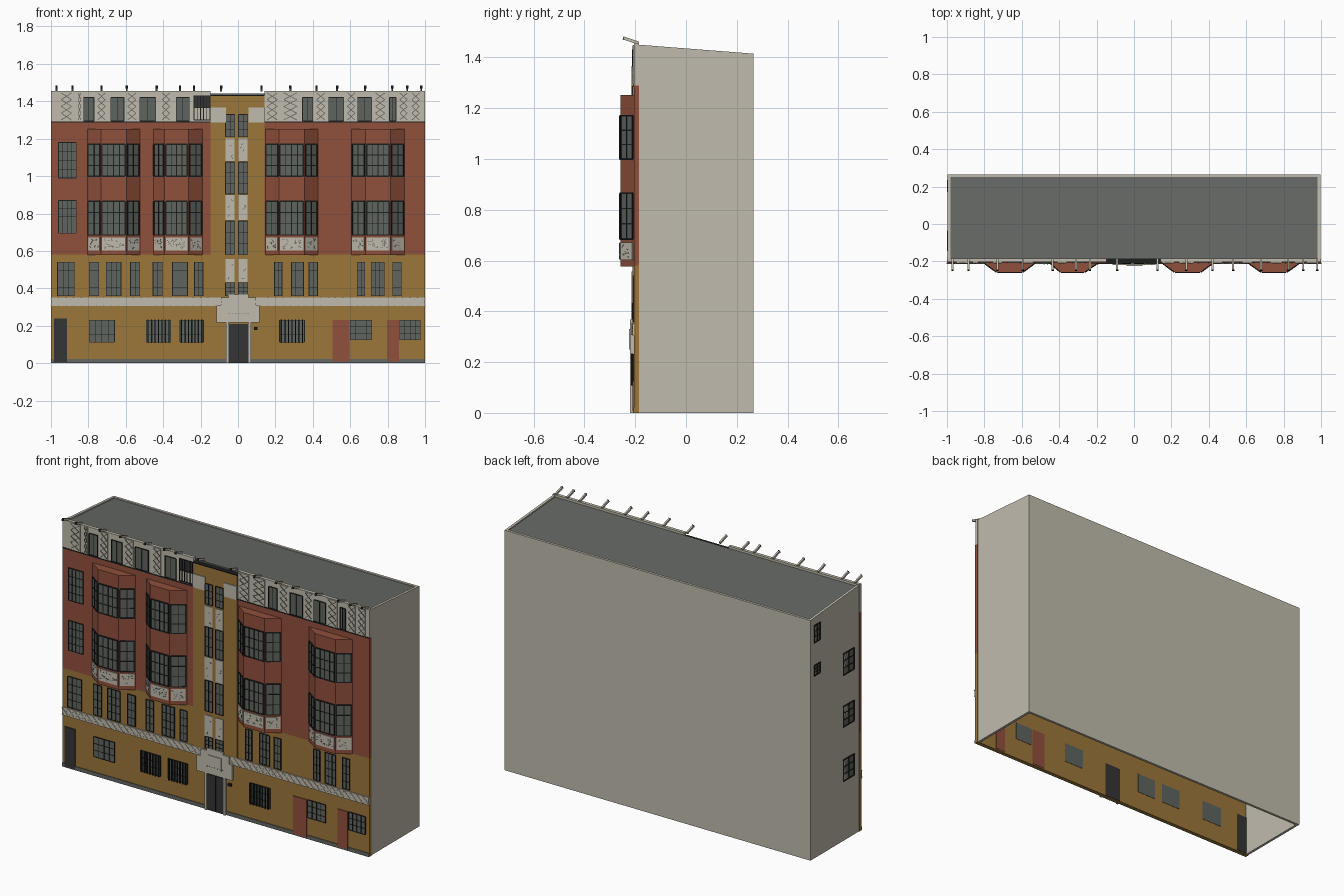
import bpy, bmesh, math, random
from mathutils import Matrix, Vector

random.seed(4)
if "Cube" in bpy.data.objects:
    bpy.data.objects.remove(bpy.data.objects["Cube"], do_unlink=True)

COLOURS = {
    "ochre_plaster": (0.33, 0.185, 0.042),
    "brick_red": (0.28, 0.08, 0.045),
    "pale_stone": (0.53, 0.50, 0.42),
    "glass_grey": (0.115, 0.13, 0.115),
    "roof_grey": (0.13, 0.14, 0.13),
    "door_dark": (0.035, 0.035, 0.035),
    "frame_black": (0.012, 0.013, 0.012),
}
MATS = {}
for key, rgb in COLOURS.items():
    m = bpy.data.materials.new(key)
    m.use_nodes = True
    m.diffuse_color = (*rgb, 1)
    bsdf = m.node_tree.nodes["Principled BSDF"]
    bsdf.inputs["Base Color"].default_value = (*rgb, 1)
    bsdf.inputs["Roughness"].default_value = 0.8
    MATS[key] = m

parts = {}


def part(name, mat):
    return parts.setdefault(name, (bmesh.new(), mat))[0]


def plane(x, y, dx=1, dy=0):
    """Wall frame: u runs along the wall, -y points outward, z is up."""
    d = Vector((dx, dy, 0)).normalized()
    rot = Matrix((d, (-d.y, d.x, 0), (0, 0, 1))).transposed()
    return Matrix.Translation((x, y, 0)) @ rot.to_4x4()


def box(bm, u0, u1, z0, z1, n0, n1, M):
    """Box on a wall; n is the distance out from the wall."""
    c = Matrix.Translation(((u0 + u1) / 2, -(n0 + n1) / 2, (z0 + z1) / 2))
    s = Matrix.Diagonal((u1 - u0, n1 - n0, z1 - z0, 1))
    bmesh.ops.create_cube(bm, size=1, matrix=M @ c @ s)


def bar(bm, a, b, w, n0, n1, M):
    """Slanted strip between two (u, z) points."""
    du, dz = b[0] - a[0], b[1] - a[1]
    c = Matrix.Translation(((a[0] + b[0]) / 2, -(n0 + n1) / 2, (a[1] + b[1]) / 2))
    r = Matrix.Rotation(-math.atan2(dz, du), 4, "Y")
    s = Matrix.Diagonal((math.hypot(du, dz), n1 - n0, w, 1))
    bmesh.ops.create_cube(bm, size=1, matrix=M @ c @ r @ s)


def prism(bm, pts, vec):
    f = bm.faces.new([bm.verts.new(p) for p in pts])
    r = bmesh.ops.extrude_face_region(bm, geom=[f])
    bmesh.ops.translate(bm, vec=vec, verts=[v for v in r["geom"] if isinstance(v, bmesh.types.BMVert)])


def window(u0, u1, z0, z1, cols, rows, M, deep=0.004, n=0.0, w=0.004):
    box(part("window_glass", "glass_grey"), u0, u1, z0, z1, -deep, n + 0.002, M)
    bm = part("window_frames", "frame_black")
    for i in range(cols + 1):
        t = w if i in (0, cols) else w * 0.6
        u = u0 + (u1 - u0) * i / cols
        box(bm, u - t / 2, u + t / 2, z0, z1, n, n + 0.005, M)
    for i in range(rows + 1):
        t = w if i in (0, rows) else w * 0.6
        z = z0 + (z1 - z0) * i / rows
        box(bm, u0, u1, z - t / 2, z + t / 2, n, n + 0.004, M)


def lattice(bm, u0, u1, z0, z1, count, w, M, along_u=False):
    for i in range(count):
        a, b = i / count, (i + 1) / count
        if along_u:
            p, q, lo, hi = u0 + (u1 - u0) * a, u0 + (u1 - u0) * b, z0, z1
        else:
            p, q, lo, hi = u0, u1, z0 + (z1 - z0) * a, z0 + (z1 - z0) * b
        bar(bm, (p, lo), (q, hi), w, 0, 0.006, M)
        bar(bm, (p, hi), (q, lo), w, 0, 0.0055, M)


def ornament(u0, u1, z0, z1, M, n, count):
    """Pale panel with small scattered relief strokes."""
    box(part("ornament_panels", "pale_stone"), u0, u1, z0, z1, 0, n, M)
    bm = part("ornament_strokes", "roof_grey")
    for _ in range(count):
        u, z = random.uniform(u0 + .01, u1 - .01), random.uniform(z0 + .01, z1 - .01)
        a = random.uniform(0, math.pi)
        du, dz = .007 * math.cos(a), .007 * math.sin(a)
        bar(bm, (u - du, z - dz), (u + du, z + dz), .003, n, n + .001, M)


FRONT = -0.205
F = plane(0, FRONT)

# Shell: side walls, back wall and sloping roof, open underneath
shell = part("shell_walls", "pale_stone")
for x in (-0.997, 0.982):
    prism(shell, [(x, -.185, 0), (x, .265, 0), (x, .265, 1.415), (x, -.185, 1.45)], (.015, 0, 0))
box(shell, -.982, .982, 0, 1.415, -.265, -.25, plane(0, 0))
prism(part("roof", "roof_grey"),
      [(-.982, -.185, 1.425), (-.982, .25, 1.4), (-.982, .25, 1.41), (-.982, -.185, 1.442)], (1.964, 0, 0))

# Facade storeys
box(part("lower_facade", "ochre_plaster"), -1, 1, 0, .58, -.02, 0, F)
box(part("upper_facade", "brick_red"), -1, 1, .58, 1.29, -.02, 0, F)
for a, b in ((-1, -.147), (.142, 1)):
    box(part("top_storey", "pale_stone"), a, b, 1.29, 1.455, -.02, -.001, F)
    box(part("ledge", "frame_black"), a, b, 1.286, 1.292, 0, .003, F)
box(part("plinth", "roof_grey"), -1, 1, 0, .022, 0, .004, F)
box(part("string_course", "pale_stone"), -1, 1, .305, .352, 0, .006, F)
lattice(part("string_course_relief", "pale_stone"), -1, 1, .308, .349, 50, .005,
        plane(0, FRONT - .003), True)

# Central stair tower
tower = part("stair_tower", "ochre_plaster")
box(tower, -.147, .142, .352, 1.428, -.02, .005, F)
box(part("tower_cap", "frame_black"), -.147, .142, 1.428, 1.434, -.02, .006, F)
for a, b in ((-.147, -.065), (.055, .142)):
    ornament(a, b, 1.287, 1.367, F, .01, 0)
for a, b in ((-.067, -.018), (.003, .052)):
    for z0, z1 in ((.36, .43), (.58, .76), (.905, 1.075), (1.21, 1.33)):
        window(a, b, z0, z1, 2, 3, F, n=.005)
    for z0, z1 in ((.433, .557), (.765, .9), (1.08, 1.2)):
        ornament(a, b, z0, z1, F, .009, 3)

# Four bay windows
for x0, x1, x2, x3 in ((-.805, -.733, -.597, -.525), (-.452, -.392, -.265, -.19),
                       (.147, .218, .355, .427), (.607, .682, .815, .89)):
    out = -.258
    foot = [(x0, FRONT), (x1, out), (x2, out), (x3, FRONT)]
    prism(part("bays", "brick_red"), [(x, y, .577) for x, y in foot], (0, 0, .675))
    for (ax, ay), (bx, by), cols in zip(foot, foot[1:], (2, 4, 2)):
        M = plane(ax, ay, bx - ax, by - ay)
        length = math.hypot(bx - ax, by - ay)
        for z0, z1 in ((1.0, 1.17), (.685, .865)):
            window(.006, length - .006, z0, z1, cols, 3, M, w=.007)
        ornament(.006, length - .006, .602, .672, M, .004, 5 * cols)

# Flat windows on the left of the red storeys
for z0, z1 in ((.99, 1.18), (.695, .87)):
    window(-.96, -.865, z0, z1, 4, 4, F)

# First floor windows
for c, w in ((-.92, .09), (-.77, .05), (-.665, .08), (-.55, .05), (-.43, .05), (-.31, .08), (-.21, .045),
             (.215, .04), (.318, .065), (.402, .045), (.658, .04), (.747, .07), (.85, .045)):
    window(c - w / 2, c + w / 2, .36, .54, 3 if w > .06 else 2, 4, F)

# Ground floor windows, some with iron grilles
for a, b, grille in ((-.795, -.66, 0), (-.49, -.36, 1), (-.31, -.185, 1), (.222, .355, 1),
                     (.6, .715, 0), (.865, .975, 0)):
    window(a, b, .112 if a < .5 else .125, .23, 4, 3, F, deep=.022)
    if grille:
        for i in range(7):
            u = a + (b - a) * (i + .5) / 7
            box(part("grilles", "frame_black"), u - .003, u + .003, .108, .234, .004, .012, F)

# Doors
box(part("side_door", "door_dark"), -.985, -.915, .005, .24, -.022, .005, F)
for a, b in ((.505, .595), (.797, .862)):
    box(part("red_doors", "brick_red"), a, b, .008, .23, -.022, .005, F)
box(part("main_door", "door_dark"), -.052, .056, 0, .21, -.022, .007, F)
box(part("door_seam", "frame_black"), 0, .004, 0, .21, .007, .009, F)

# Stepped entrance portal
portal = part("portal", "pale_stone")
for a, b, z0, z1, n in ((-.115, .115, .218, .31, .015), (-.09, .095, .31, .352, .015),
                        (-.05, .055, .352, .368, .015), (-.04, .045, .25, .33, .019),
                        (-.064, -.052, 0, .218, .015), (.056, .07, 0, .218, .015)):
    box(portal, a, b, z0, z1, 0, n, F)
for i in range(7):
    u = -.05 + i * .017
    box(part("portal_marks", "roof_grey"), u, u + .007, .262, .266, .019, .02, F)
box(part("wall_lamp", "frame_black"), .085, .105, .178, .192, 0, .012, F)

# Top storey windows, lattice piers and corner railing
for a, b in ((-.825, -.77), (-.68, -.61), (-.525, -.44), (-.33, -.26),
             (.345, .4), (.485, .565), (.64, .715), (.81, .845)):
    window(a, b, 1.295, 1.42, 2, 1, F)
for a, b in ((-.95, -.885), (-.86, -.835), (-.755, -.705), (-.595, -.54), (-.41, -.36),
             (.15, .215), (.24, .32), (.415, .47), (.58, .63), (.73, .79), (.86, .91), (.925, .975)):
    box(part("piers", "pale_stone"), a, b, 1.293, 1.45, -.002, .003, F)
    lattice(part("pier_lattice", "roof_grey"), a + .005, b - .005, 1.3, 1.445, 4, .004, F)
box(part("corner_opening", "door_dark"), -.235, -.15, 1.365, 1.43, 0, .003, F)
for i in range(6):
    u = -.235 + i * .017
    box(part("corner_railing", "frame_black"), u - .002, u + .002, 1.3, 1.43, .003, .007, F)
for z in (1.3, 1.365, 1.43):
    box(part("corner_railing", "frame_black"), -.235, -.15, z - .002, z + .002, .003, .007, F)

# Tilted rafter ends along the roof edge
for x in (-.97, -.885, -.73, -.595, -.435, -.31, -.235, -.09, .125, .28, .42, .53, .68, .825, .905, .98):
    side = plane(x, 0, 0, 1)
    bar(part("rafter_ends", "pale_stone"), (-.245, 1.476), (-.187, 1.457), .012, -.005, .005, side)
    bar(part("rafter_tips", "frame_black"), (-.248, 1.477), (-.245, 1.476), .014, -.006, .006, side)

# Windows in the left-hand end wall
L = plane(-.997, .265, 0, -1)
for a, b, z0, z1 in ((.035, .09, 1.27, 1.37), (.035, .09, 1.075, 1.135), (.305, .405, .975, 1.1),
                     (.305, .405, .67, .79), (.305, .405, .35, .475)):
    window(a, b, z0, z1, 2, 3, L, n=-.002, w=.008)

# Turn every collected part into an object
for name, (bm, mat) in parts.items():
    bmesh.ops.recalc_face_normals(bm, faces=bm.faces)
    me = bpy.data.meshes.new(name)
    bm.to_mesh(me)
    bm.free()
    me.materials.append(MATS[mat])
    bpy.context.collection.objects.link(bpy.data.objects.new(name, me))
